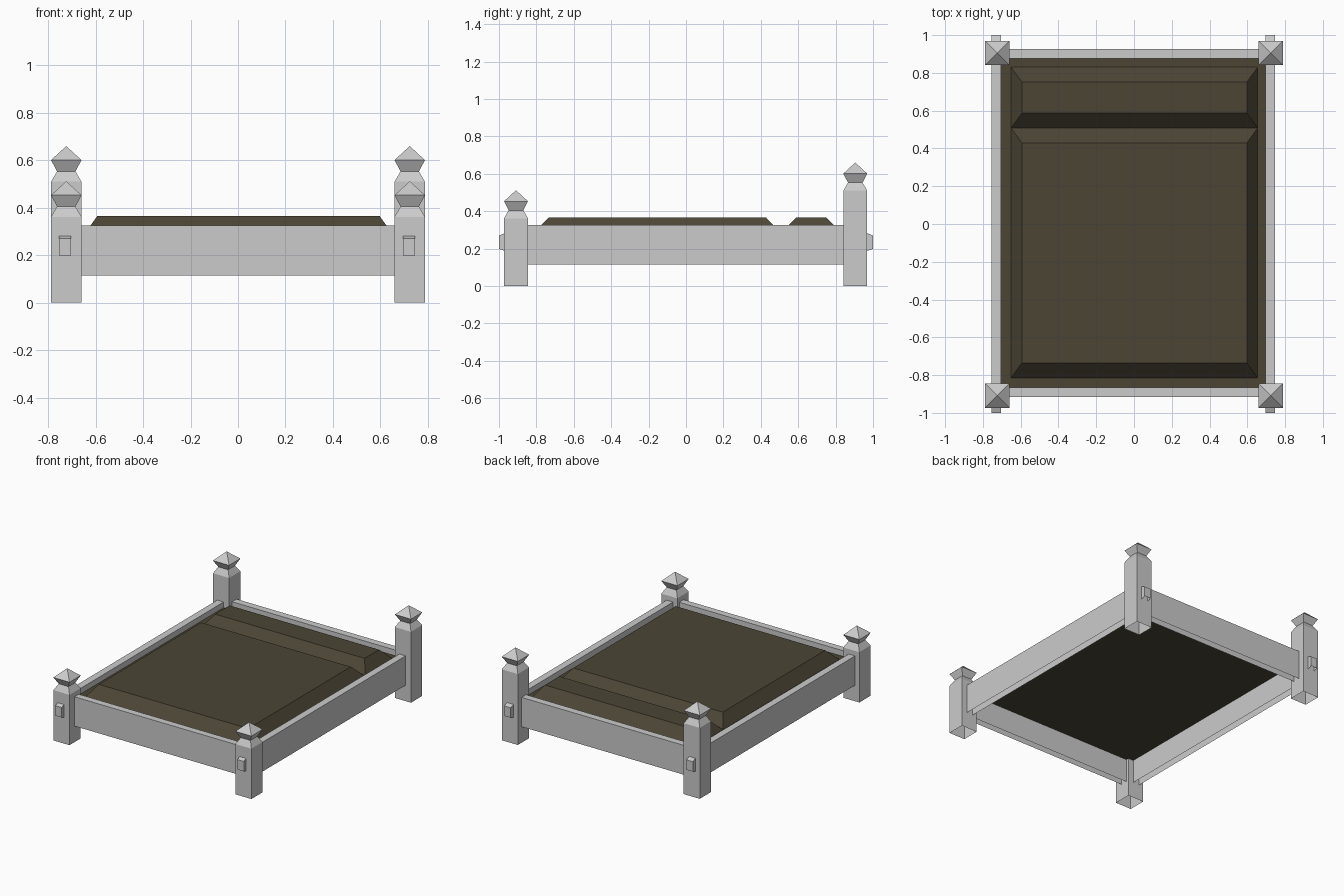
import bpy, bmesh

if "Cube" in bpy.data.objects:
    bpy.data.objects.remove(bpy.data.objects["Cube"])


def finish(name, bm, mat=None):
    me = bpy.data.meshes.new(name)
    bm.to_mesh(me)
    bm.free()
    ob = bpy.data.objects.new(name, me)
    bpy.context.collection.objects.link(ob)
    if mat:
        me.materials.append(mat)
    return ob


def open_bottom(bm):
    # the woodwork is hollow: drop every downward face at its foot
    bmesh.ops.recalc_face_normals(bm, faces=bm.faces)
    low = [f for f in bm.faces if f.normal.z < -0.9]
    bmesh.ops.delete(bm, geom=low, context="FACES_ONLY")


def box(name, x0, x1, y0, y1, z0, z1):
    bm = bmesh.new()
    for v in bmesh.ops.create_cube(bm, size=1)["verts"]:
        v.co = (x1 if v.co.x > 0 else x0,
                y1 if v.co.y > 0 else y0,
                z1 if v.co.z > 0 else z0)
    open_bottom(bm)
    return finish(name, bm)


def post(name, cx, cy, h):
    # square section swept up: shaft, narrow neck, flared cap, point
    r = 0.064
    bm = bmesh.new()
    rings = []
    for z, s in ((0, r), (h, r), (h + 0.043, 0.039), (h + 0.091, r)):
        rings.append([bm.verts.new((cx + a * s, cy + b * s, z))
                      for a, b in ((-1, -1), (1, -1), (1, 1), (-1, 1))])
    tip = bm.verts.new((cx, cy, h + 0.15))
    bm.faces.new(rings[0])
    for i in range(4):
        j = (i + 1) % 4
        for lo, hi in zip(rings, rings[1:]):
            bm.faces.new((lo[i], lo[j], hi[j], hi[i]))
        bm.faces.new((rings[-1][i], rings[-1][j], tip))
    open_bottom(bm)
    return finish(name, bm)


def peg(name, x0, x1, s):
    # tenon end poking through the post, with sloping top
    prof = ((0.968, 0.188), (1.0, 0.198), (1.0, 0.27), (0.968, 0.283))
    bm = bmesh.new()
    a = [bm.verts.new((x0, s * y, z)) for y, z in prof]
    b = [bm.verts.new((x1, s * y, z)) for y, z in prof]
    bm.faces.new(a)
    bm.faces.new(b)
    for i in range(len(prof)):
        j = (i + 1) % len(prof)
        bm.faces.new((a[i], a[j], b[j], b[i]))
    open_bottom(bm)
    return finish(name, bm)


# Side rail x ranges
rails = {"left": (-0.754, -0.703), "right": (0.695, 0.746)}

# Posts and pegs at each corner
for end, sy, cy, h in (("front", -1, -0.909, 0.362), ("back", 1, 0.905, 0.51)):
    for side, sx in (("left", -1), ("right", 1)):
        post(f"{end}_{side}_post", sx * 0.724, cy, h)
        peg(f"{end}_{side}_peg", *rails[side], sy)

# Rails
for side, (x0, x1) in rails.items():
    box(f"{side}_rail", x0, x1, -0.86, 0.86, 0.115, 0.326)
box("front_rail", -0.68, 0.68, -0.915, -0.866, 0.115, 0.326)
box("back_rail", -0.68, 0.68, 0.875, 0.926, 0.115, 0.326)

# Bedding: flat base with raised mattress and pillow panels
brown = bpy.data.materials.new("brown_cloth")
brown.diffuse_color = (0.072, 0.06, 0.036, 1)
brown.use_nodes = True
brown.node_tree.nodes["Principled BSDF"].inputs["Base Color"].default_value = brown.diffuse_color
Z = 0.285


def panel(name, x0, x1, y0, y1):
    # low block with sloping sides
    bm = bmesh.new()
    for v in bmesh.ops.create_cube(bm, size=1)["verts"]:
        top = v.co.z > 0
        dx, dy = (0.058, 0.079) if top else (0, 0)
        v.co = (x1 - dx if v.co.x > 0 else x0 + dx,
                y1 - dy if v.co.y > 0 else y0 + dy,
                0.365 if top else Z)
    open_bottom(bm)
    return finish(name, bm, brown)


panel("mattress", -0.651, 0.655, -0.814, 0.508)
panel("pillow", -0.651, 0.655, 0.508, 0.83)

bm = bmesh.new()
bm.faces.new([bm.verts.new((x, y, Z)) for x, y in
              ((-0.705, -0.87), (-0.705, 0.877), (0.697, 0.877), (0.697, -0.87))])
finish("bed_base", bm, brown)
